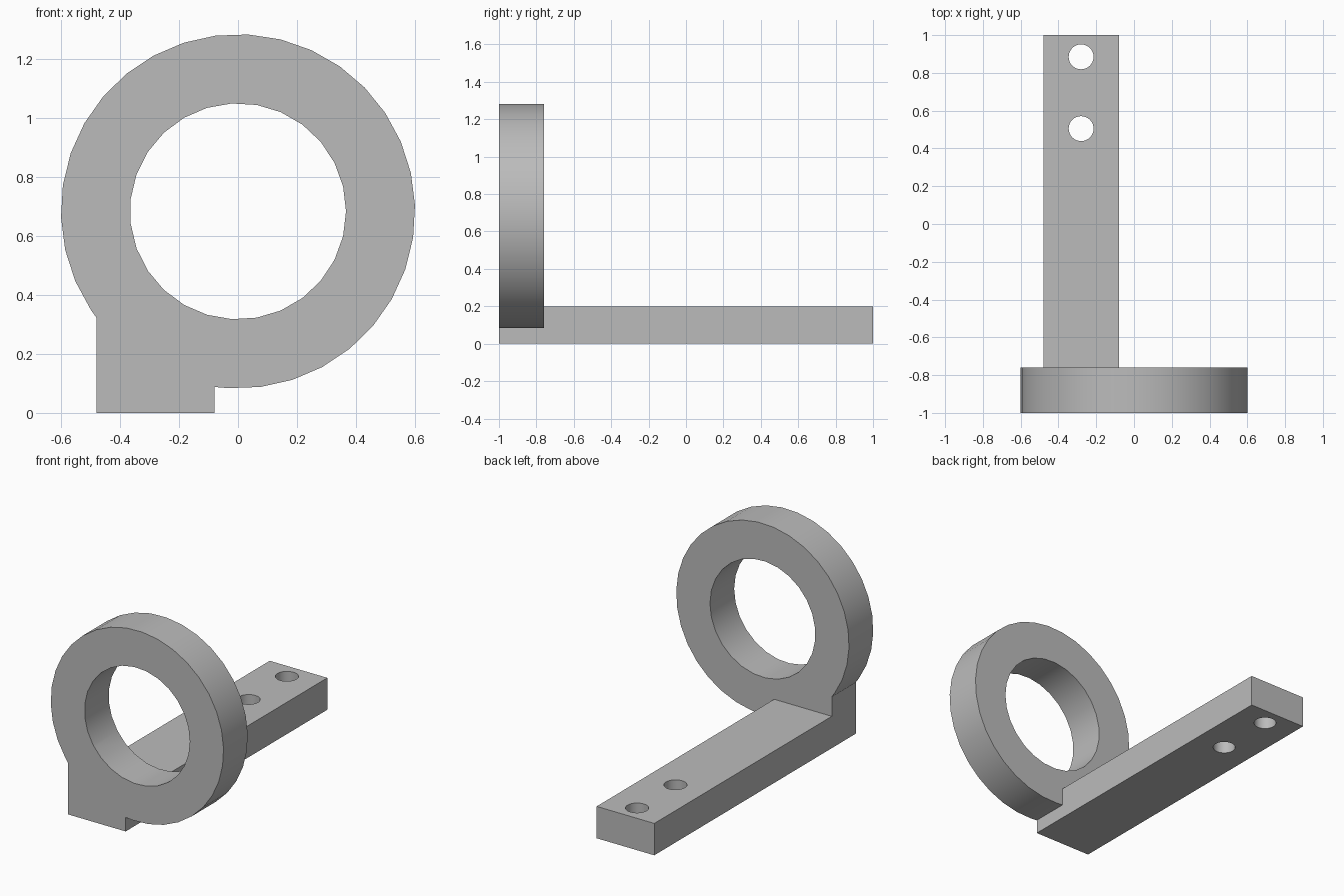
import bpy, bmesh
from math import cos, sin, radians
from mathutils import Vector

cube = bpy.data.objects.get("Cube")
if cube:
    bpy.data.objects.remove(cube, do_unlink=True)

grey = bpy.data.materials.new("plain grey")
grey.use_nodes = True
colour = (0.5, 0.5, 0.5, 1)
grey.diffuse_color = colour
grey.node_tree.nodes["Principled BSDF"].inputs["Base Color"].default_value = colour

RING_Z, OUTER_R, INNER_R = 0.683, 0.6, 0.366
FRONT, RING_BACK, BACK = -1, -0.76, 1
BAR_LEFT, BAR_RIGHT, BAR_TOP = -0.48, -0.08, 0.2


def arc(cx, cy, r, sides, start=0):
    """Corners of a regular polygon, counter-clockwise."""
    angles = [radians(start + 360 * i / sides) for i in range(sides)]
    return [(cx + r * cos(a), cy + r * sin(a)) for a in angles]


def prism(name, points, direction):
    """Extrude a closed outline of 3D points along a direction."""
    bm = bmesh.new()
    face = bm.faces.new([bm.verts.new(p) for p in points])
    out = bmesh.ops.extrude_face_region(bm, geom=[face], use_keep_orig=True)
    moved = [g for g in out["geom"] if isinstance(g, bmesh.types.BMVert)]
    bmesh.ops.translate(bm, vec=Vector(direction), verts=moved)
    bmesh.ops.recalc_face_normals(bm, faces=bm.faces)
    mesh = bpy.data.meshes.new(name)
    bm.to_mesh(mesh)
    bm.free()
    mesh.materials.append(grey)
    obj = bpy.data.objects.new(name, mesh)
    bpy.context.collection.objects.link(obj)
    return obj


def activate(obj):
    bpy.ops.object.select_all(action="DESELECT")
    obj.select_set(True)
    bpy.context.view_layer.objects.active = obj


def cut(obj, cutter):
    """Subtract the cutter and discard it."""
    cutter.hide_render = True
    mod = obj.modifiers.new("cut", "BOOLEAN")
    mod.operation, mod.solver, mod.object = "DIFFERENCE", "EXACT", cutter
    activate(obj)
    bpy.ops.object.modifier_apply(modifier=mod.name)
    bpy.data.objects.remove(cutter, do_unlink=True)


# Upright ring whose outline runs into a square foot at lower right
rim = arc(0, RING_Z, OUTER_R, 34, -93.3)
rim = [p for p in rim if not (BAR_LEFT < p[0] < BAR_RIGHT and p[1] < RING_Z)]
foot = [(BAR_LEFT, 0.323), (BAR_LEFT, 0), (BAR_RIGHT, 0), (BAR_RIGHT, 0.088)]
ring = prism("ring_with_foot", [(x, FRONT, z) for x, z in rim + foot],
             (0, RING_BACK - FRONT, 0))
bore = prism("bore_cutter", [(x, FRONT - 0.1, z) for x, z in arc(0, RING_Z, INNER_R, 27)],
             (0, 0.5, 0))
cut(ring, bore)

# Flat mounting bar behind the foot
bar = prism("mounting_bar", [(BAR_LEFT, RING_BACK, 0), (BAR_RIGHT, RING_BACK, 0),
                             (BAR_RIGHT, BACK, 0), (BAR_LEFT, BACK, 0)], (0, 0, BAR_TOP))

# Two screw holes near the back end
for y in (0.505, 0.885):
    circle = arc((BAR_LEFT + BAR_RIGHT) / 2, y, 0.066, 32)
    cut(bar, prism("hole_cutter", [(x, v, -0.1) for x, v in circle], (0, 0, 0.5)))

for obj in (ring, bar):
    activate(obj)
    bpy.ops.object.shade_smooth_by_angle(angle=radians(30))
